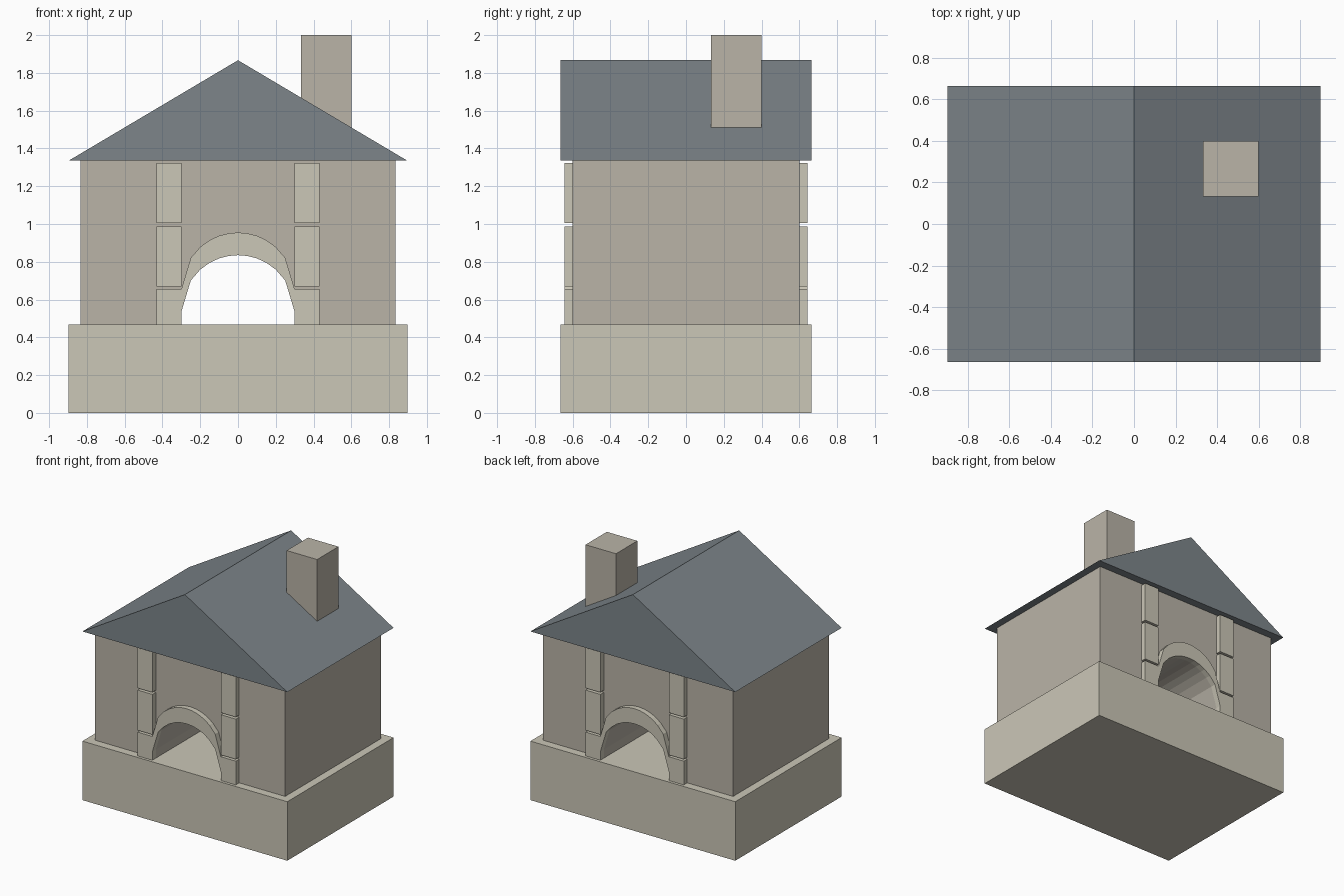
import bpy, bmesh, math

if "Cube" in bpy.data.objects:
    bpy.data.objects.remove(bpy.data.objects["Cube"])


def material(name, rgb):
    m = bpy.data.materials.new(name)
    m.diffuse_color = (*rgb, 1)
    m.use_nodes = True
    m.node_tree.nodes["Principled BSDF"].inputs["Base Color"].default_value = m.diffuse_color
    return m


LIGHT = material("light_stone", (0.597, 0.571, 0.474))
WALL = material("wall_stone", (0.49, 0.456, 0.39))
SLATE = material("slate", (0.205, 0.235, 0.254))


def extrude(name, profile, y0, y1, mat):
    """Solid made by sweeping an (x, z) profile from y0 to y1."""
    bm = bmesh.new()
    face = bm.faces.new([bm.verts.new((x, y0, z)) for x, z in profile])
    res = bmesh.ops.extrude_face_region(bm, geom=[face], use_keep_orig=True)
    moved = [g for g in res["geom"] if isinstance(g, bmesh.types.BMVert)]
    bmesh.ops.translate(bm, verts=moved, vec=(0, y1 - y0, 0))
    bmesh.ops.recalc_face_normals(bm, faces=bm.faces)
    mesh = bpy.data.meshes.new(name)
    bm.to_mesh(mesh)
    bm.free()
    mesh.materials.append(mat)
    obj = bpy.data.objects.new(name, mesh)
    bpy.context.collection.objects.link(obj)
    return obj


def box(name, x0, x1, y0, y1, z0, z1, mat):
    return extrude(name, [(x0, z0), (x1, z0), (x1, z1), (x0, z1)], y0, y1, mat)


BASE_TOP, EAVES, RIDGE = 0.467, 1.335, 1.867
HALF_W, HALF_D = 0.833, 0.6
FRONT = 0.643            # outer face of the raised trim
ARCH_R, SPRING, TRIM = 0.3, 0.535, 0.12
STEPS = 12

# Arch curve, sampled evenly across its width
arch = []
for i in range(STEPS + 1):
    x = -ARCH_R + 2 * ARCH_R * i / STEPS
    arch.append((x, SPRING + math.sqrt(max(0, ARCH_R ** 2 - x * x))))

# Plinth
box("base", -0.897, 0.897, -0.665, 0.665, 0, BASE_TOP, LIGHT)

# House body with the arched passage through it
body = ([(-HALF_W, BASE_TOP), (-ARCH_R, BASE_TOP)] + arch +
        [(ARCH_R, BASE_TOP), (HALF_W, BASE_TOP), (HALF_W, EAVES), (-HALF_W, EAVES)])
extrude("body", body, -HALF_D, HALF_D, WALL)

# Gable roof
extrude("roof", [(-0.897, EAVES), (0.897, EAVES), (0, RIDGE)], -0.665, 0.665, SLATE)

# Chimney, rooted inside the roof
box("chimney", 0.333, 0.6, 0.133, 0.4, 1.4, 2.0, WALL)

# Raised arch trim and stacked pilaster blocks, front and back
trim = arch + [(x, z + TRIM) for x, z in reversed(arch)]
for face, s in (("front", -1), ("back", 1)):
    y0, y1 = sorted((s * HALF_D, s * FRONT))
    extrude(f"{face}_arch_trim", trim, y0, y1, LIGHT)
    for side, t in (("left", -1), ("right", 1)):
        x0, x1 = sorted((t * 0.3, t * 0.431))
        for n, (z0, z1) in enumerate(((BASE_TOP, 0.655), (0.67, 0.988), (1.004, 1.322))):
            box(f"{face}_{side}_pilaster_block_{n + 1}", x0, x1, y0, y1, z0, z1, LIGHT)
